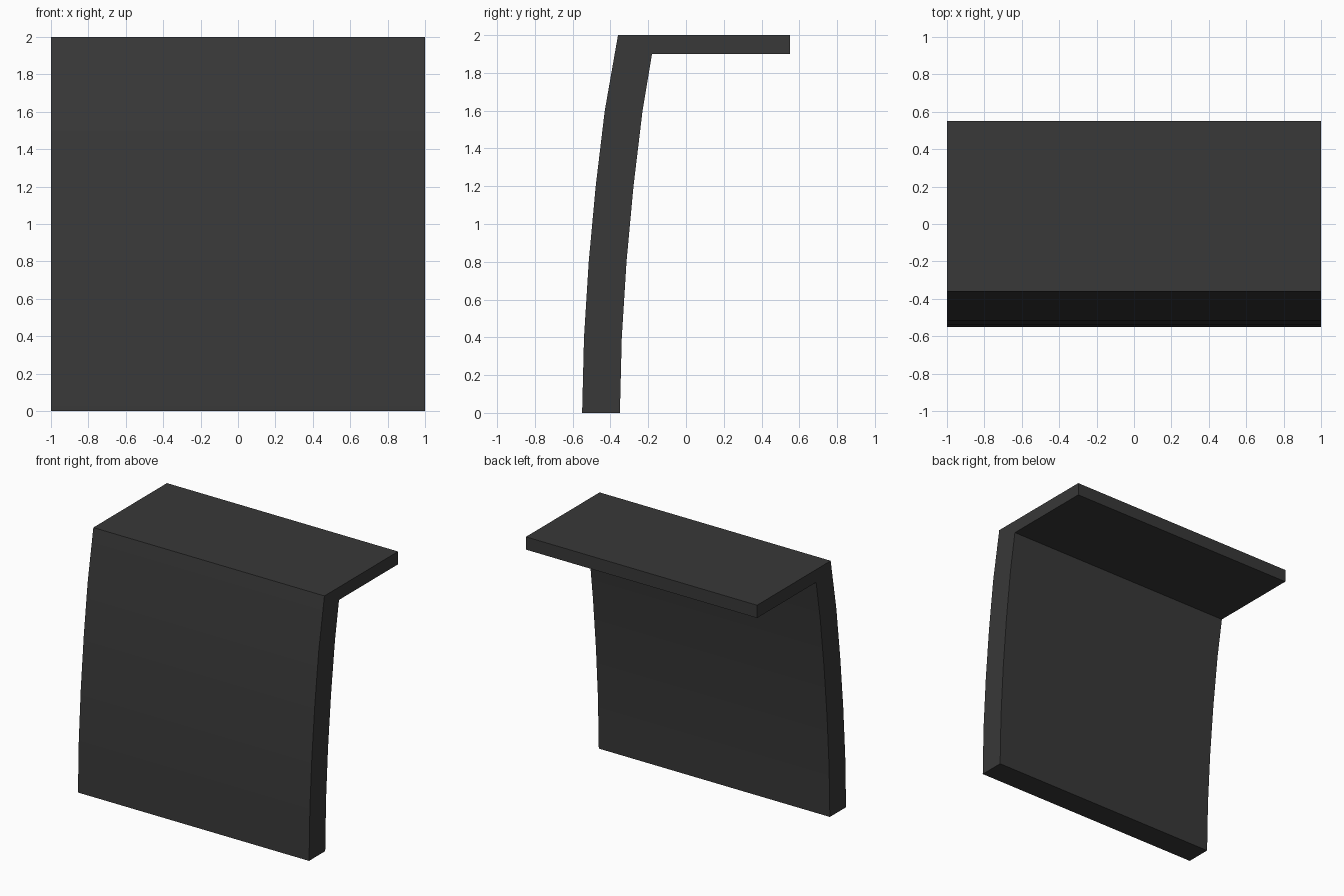
import bpy, bmesh

if "Cube" in bpy.data.objects:
    bpy.data.objects.remove(bpy.data.objects["Cube"])

mat = bpy.data.materials.new("charcoal")
mat.diffuse_color = (0.04, 0.04, 0.04, 1)
mat.use_nodes = True
mat.node_tree.nodes["Principled BSDF"].inputs["Base Color"].default_value = mat.diffuse_color

# Side profile (y, z): gently curved upright panel carrying a flat top shelf
curve = [(-0.55, 0.0), (-0.54, 0.4), (-0.515, 0.8), (-0.478, 1.2), (-0.43, 1.6)]
thick = 0.2
profile = curve + [(-0.36, 2.0), (0.55, 2.0), (0.55, 1.9), (-0.18, 1.9)]
profile += [(y + thick, z) for y, z in reversed(curve)]

# Extrude the profile across the full width
bm = bmesh.new()
face = bm.faces.new([bm.verts.new((-1, y, z)) for y, z in profile])
res = bmesh.ops.extrude_face_region(bm, geom=[face], use_keep_orig=True)
verts = [v for v in res["geom"] if isinstance(v, bmesh.types.BMVert)]
bmesh.ops.translate(bm, verts=verts, vec=(2, 0, 0))
bmesh.ops.recalc_face_normals(bm, faces=bm.faces[:])

mesh = bpy.data.meshes.new("curved_panel_with_shelf")
bm.to_mesh(mesh)
bm.free()
mesh.materials.append(mat)
obj = bpy.data.objects.new("curved_panel_with_shelf", mesh)
bpy.context.collection.objects.link(obj)

# Smooth the curved panel while keeping the corners sharp
bpy.context.view_layer.objects.active = obj
obj.select_set(True)
bpy.ops.object.shade_smooth_by_angle()
